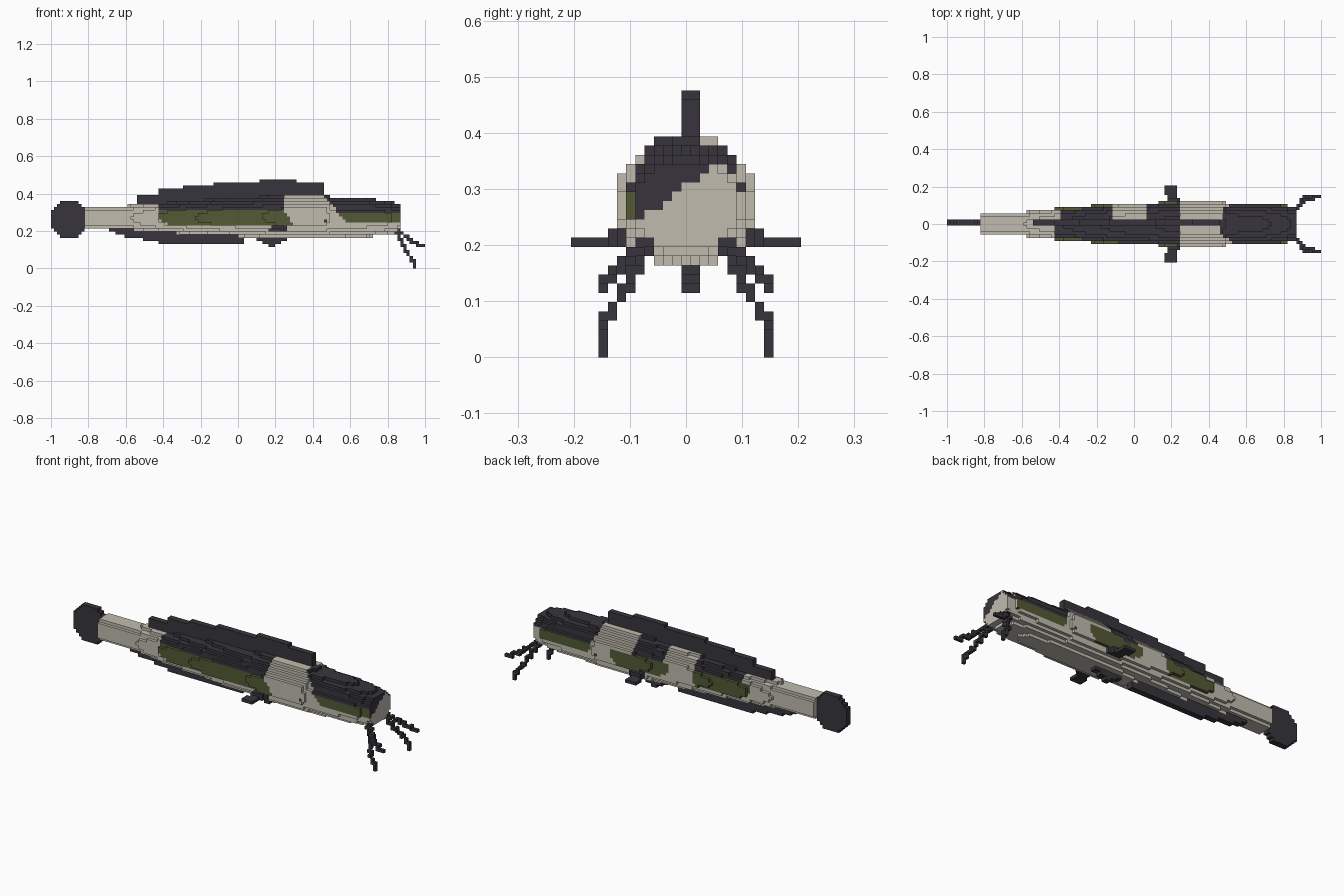
import bpy, bmesh, math
from mathutils import Vector

if "Cube" in bpy.data.objects:
    bpy.data.objects.remove(bpy.data.objects["Cube"], do_unlink=True)

V = 2 / 122  # edge of one cube


def material(name, rgb):
    m = bpy.data.materials.new(name)
    m.use_nodes = True
    m.diffuse_color = (*rgb, 1)
    m.node_tree.nodes["Principled BSDF"].inputs["Base Color"].default_value = (*rgb, 1)
    return m


MATS = [material("bone", (0.53, 0.50, 0.43)),
        material("charcoal", (0.038, 0.036, 0.045)),
        material("moss_green", (0.084, 0.102, 0.034))]
BONE, DARK, GREEN = range(3)


def xi(x):
    return round((x + 1) / V)


def centre(c):
    return Vector((-1 + (c[0] + 0.5) * V, c[1] * V, (c[2] + 0.5) * V))


def build(name, cells, colour=lambda p, n, c: DARK):
    """Skin a set of cube cells, keeping only the exposed faces."""
    bm = bmesh.new()
    verts = {}

    def vert(c):
        if c not in verts:
            verts[c] = bm.verts.new((-1 + c[0] * V, (c[1] - 0.5) * V, c[2] * V))
        return verts[c]

    for c in sorted(cells):
        for a in range(3):
            for side in (0, 1):
                n = [0, 0, 0]
                n[a] = 2 * side - 1
                if tuple(c[i] + n[i] for i in range(3)) in cells:
                    continue
                quad = []
                for u, w in ((0, 0), (1, 0), (1, 1), (0, 1)):
                    k = list(c)
                    k[a] += side
                    k[(a + 1) % 3] += u
                    k[(a + 2) % 3] += w
                    quad.append(vert(tuple(k)))
                f = bm.faces.new(quad if side else quad[::-1])
                f.material_index = colour(centre(c), n, c)
    me = bpy.data.meshes.new(name)
    bm.to_mesh(me)
    bm.free()
    for m in MATS:
        me.materials.append(m)
    ob = bpy.data.objects.new(name, me)
    bpy.context.collection.objects.link(ob)


# Body: stations of x, half width, underside, top
STATIONS = [(-0.82, 0.058, 0.213, 0.330), (-0.60, 0.062, 0.208, 0.335),
            (-0.40, 0.086, 0.192, 0.352), (-0.10, 0.107, 0.178, 0.376),
            (0.10, 0.113, 0.166, 0.385), (0.25, 0.123, 0.164, 0.394),
            (0.47, 0.123, 0.164, 0.394), (0.50, 0.108, 0.164, 0.380),
            (0.65, 0.108, 0.166, 0.378), (0.78, 0.105, 0.178, 0.364),
            (0.865, 0.092, 0.192, 0.346)]


def section(x):
    for a, b in zip(STATIONS, STATIONS[1:]):
        if x <= b[0]:
            t = max(0, (x - a[0]) / (b[0] - a[0]))
            return [a[i] + (b[i] - a[i]) * t for i in (1, 2, 3)]
    return STATIONS[-1][1:]


def in_body(p):
    w, lo, hi = section(p.x)
    dz = (p.z - (lo + hi) / 2) / ((hi - lo) / 2)
    e = 2.4 if dz < 0 else 2.1
    return abs(dz) < 1 and abs(p.y) < w * (1 - abs(dz) ** e) ** (1 / e)


def patch(p, x0, x1, dark0, dark1):
    """Dark saddle over a green flank with rounded lower corners."""
    if p.z > 0.305:
        return DARK if dark0 < p.x < dark1 else BONE
    inset = max(0, 0.27 - p.z) * 1.6
    if p.z > 0.226 and x0 + inset < p.x < x1 - inset * 0.4:
        return GREEN
    return BONE


def body_colour(p, n, c):
    x, y, z = p
    # Slanted bone snout
    if n[0] == 1 and x > 0.8 and y > -0.09:
        if y > 0.07 and z > 0.33:
            return DARK
        return DARK if z - 0.24 > (y + 0.085) * 0.78 else BONE
    # Eyes
    if abs(c[1]) == 7 and c[2] == 15 and c[0] == xi(0.46):
        return DARK
    # Head patch
    right = y < 0.03
    if x > 0.47 + (0.38 - z) * (0.8 if right else 0.4):
        if z > 0.3:
            return DARK
        return GREEN if z > 0.243 and (right or x < 0.82) else BONE
    # Flank patches
    if right:
        return patch(p, -0.43, 0.25 + max(0, 0.305 - z) * 0.9, -0.42, 0.25)
    if x > -0.04:
        return patch(p, 0.03, 0.37, 0.07, 0.25)
    return patch(p, -0.45, -0.11, -0.40, -0.12)


body = {(i, j, k) for i in range(xi(-0.82), xi(0.865))
        for j in range(-8, 9) for k in range(9, 25) if in_body(centre((i, j, k)))}
build("body", body, body_colour)


# Thin upright fins: steps of x start, x end, low cell, high cell
def fin(name, steps):
    build(name, {(i, j, k) for x0, x1, lo, hi in steps
                 for i in range(xi(x0), xi(x1)) for j in (0, 1)
                 for k in range(lo, hi)} - body)


fin("dorsal_fin", [(-0.54, -0.425, 18, 24), (-0.425, -0.30, 18, 26),
                   (-0.30, -0.13, 19, 27), (-0.13, 0.115, 20, 28),
                   (0.115, 0.31, 21, 29), (0.31, 0.455, 21, 28)])
fin("anal_fin", [(-0.69, -0.65, 12, 15), (-0.65, -0.60, 11, 15),
                 (-0.60, -0.50, 10, 15), (-0.50, -0.42, 9, 15),
                 (-0.42, -0.10, 8, 14), (-0.10, 0.025, 8, 13)])
fin("ventral_fin", [(0.10, 0.13, 9, 11), (0.13, 0.16, 8, 11),
                    (0.16, 0.20, 7, 11), (0.20, 0.23, 8, 11), (0.23, 0.26, 9, 11)])

# Round tail fin
build("tail_fin", {(i, j, k) for i in range(12) for j in (0, 1) for k in range(10, 22)
                   if math.hypot(i - 5.5, k - 15.5) < 6.2} - body)

# Paired swept fins and whiskers
LONG = [(0.83, 0.066, 0.215), (0.865, 0.085, 0.165), (0.89, 0.11, 0.12),
        (0.915, 0.139, 0.07), (0.935, 0.152, 0.04), (0.94, 0.155, 0.009)]
SHORT = [(0.85, 0.06, 0.215), (0.875, 0.09, 0.19), (0.91, 0.12, 0.16),
         (0.955, 0.14, 0.135), (0.99, 0.155, 0.123)]


def whisker(path, s):
    cells = set()
    for a, b in zip(path, path[1:]):
        for t in range(25):
            p = Vector(a).lerp(Vector(b), t / 24)
            cells.add((int((p.x + 1) / V), s * round(p.y / V), int(p.z / V)))
    return cells


for side, s in (("left_side", 1), ("right_side", -1)):
    pectoral = set()
    for j, x0, x1 in ((5, .18, .27), (6, .18, .27), (7, .18, .26), (8, .18, .24),
                      (9, .18, .23), (10, .16, .225), (11, .16, .225), (12, .16, .225)):
        for i in range(xi(x0), xi(x1)):
            pectoral |= {(i, s * j, k) for k in ((12, 13) if j < 9 else (12,))}
    build("pectoral_fin_" + side, pectoral - body)
    build("long_whisker_" + side, whisker(LONG, s))
    build("short_whisker_" + side, whisker(SHORT, s))
